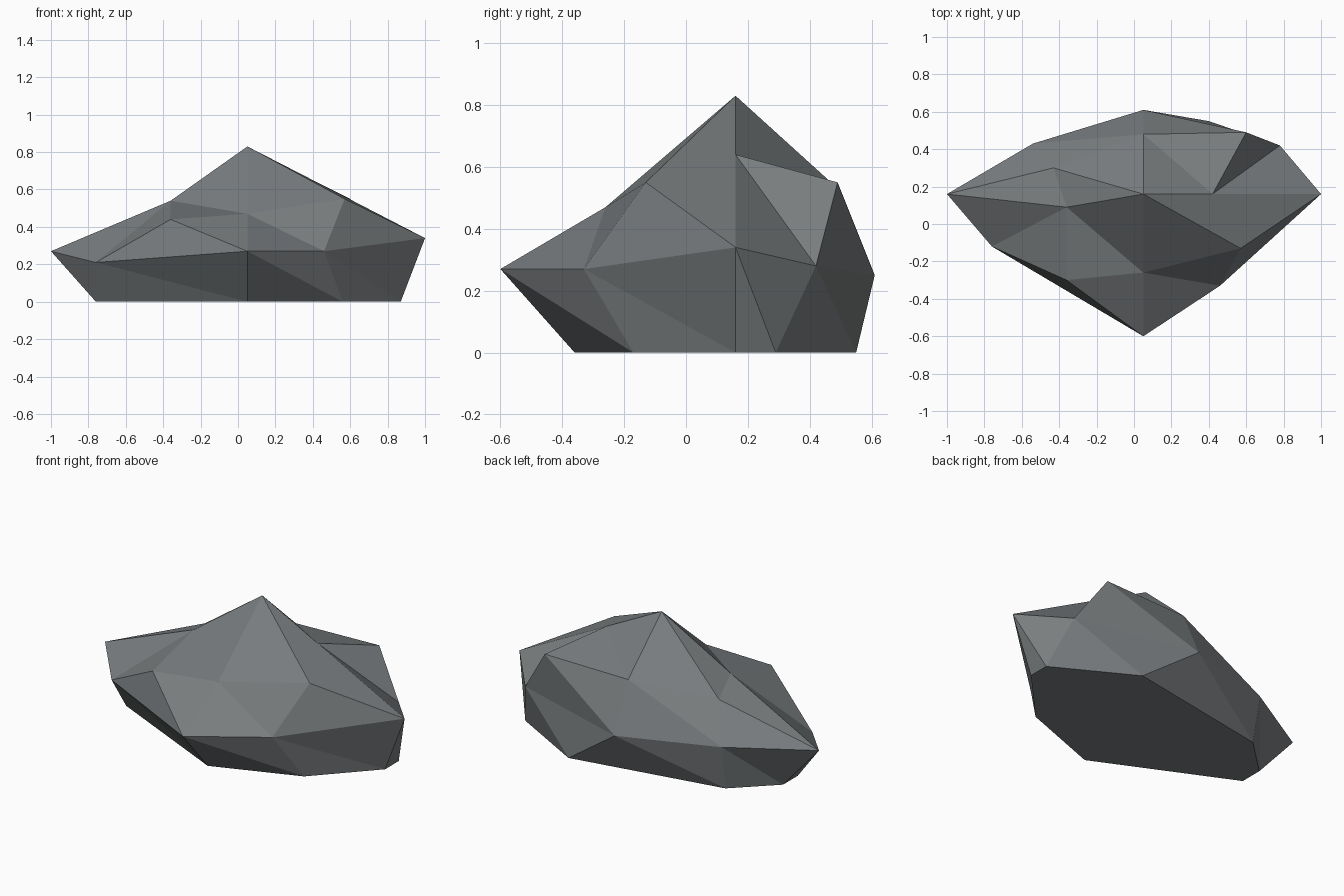
import bpy
import bmesh

# Remove the default object
default_cube = bpy.data.objects.get("Cube")
if default_cube:
    bpy.data.objects.remove(default_cube, do_unlink=True)


def flat_material(name, colour):
    material = bpy.data.materials.new(name)
    material.use_nodes = True
    material.diffuse_color = colour
    shader = material.node_tree.nodes["Principled BSDF"]
    shader.inputs["Base Color"].default_value = colour
    shader.inputs["Roughness"].default_value = 0.9
    return material


# Rings of eight corners, counter-clockwise from the +x side
peak_point = (0.05, 0.16, 0.83)
shoulder_points = [(0.42, 0.16, 0.64), (0.6, 0.49, 0.55), (0.05, 0.48, 0.54), (-0.43, 0.3, 0.48),
                   (-0.36, 0.09, 0.54), (-0.36, -0.3, 0.44), (0.05, -0.26, 0.47), (0.57, -0.13, 0.55)]
waist_points = [(1, 0.16, 0.34), (0.78, 0.42, 0.28), (0.05, 0.61, 0.25), (-0.54, 0.43, 0.27),
                (-1, 0.16, 0.27), (-0.76, -0.12, 0.21), (0.05, -0.6, 0.27), (0.46, -0.33, 0.27)]
foot_points = [(0.87, 0.16), (0.87, 0.29), (0.4, 0.55), (-0.53, 0.38),
               (-0.76, 0.16), (-0.76, 0.02), (0.05, -0.36), (0.56, -0.17)]

bm = bmesh.new()
peak = bm.verts.new(peak_point)
shoulder = [bm.verts.new(point) for point in shoulder_points]
waist = [bm.verts.new(point) for point in waist_points]
foot = [bm.verts.new((x, y, 0)) for x, y in foot_points]


def bridge(upper, lower):
    """Join two rings with a band of triangles."""
    count = len(upper)
    for i in range(count):
        j = (i + 1) % count
        bm.faces.new((upper[i], lower[i], lower[j]))
        bm.faces.new((upper[i], lower[j], upper[j]))


# Sloping sides and flat underside
bridge(shoulder, waist)
bridge(waist, foot)
bm.faces.new(list(reversed(foot)))

# Summit: alternate quarters are ledges or ridges
for quarter in range(4):
    start = 2 * quarter
    a, b, c = (shoulder[(start + step) % 8] for step in range(3))
    if quarter % 2 == 0:
        bm.faces.new((peak, a, c))
        bm.faces.new((a, b, c))
    else:
        bm.faces.new((peak, a, b))
        bm.faces.new((peak, b, c))

bmesh.ops.recalc_face_normals(bm, faces=bm.faces[:])
mesh = bpy.data.meshes.new("rock")
bm.to_mesh(mesh)
bm.free()

mesh.materials.append(flat_material("stone grey", (0.19, 0.205, 0.212, 1)))
rock = bpy.data.objects.new("rock", mesh)
bpy.context.collection.objects.link(rock)
